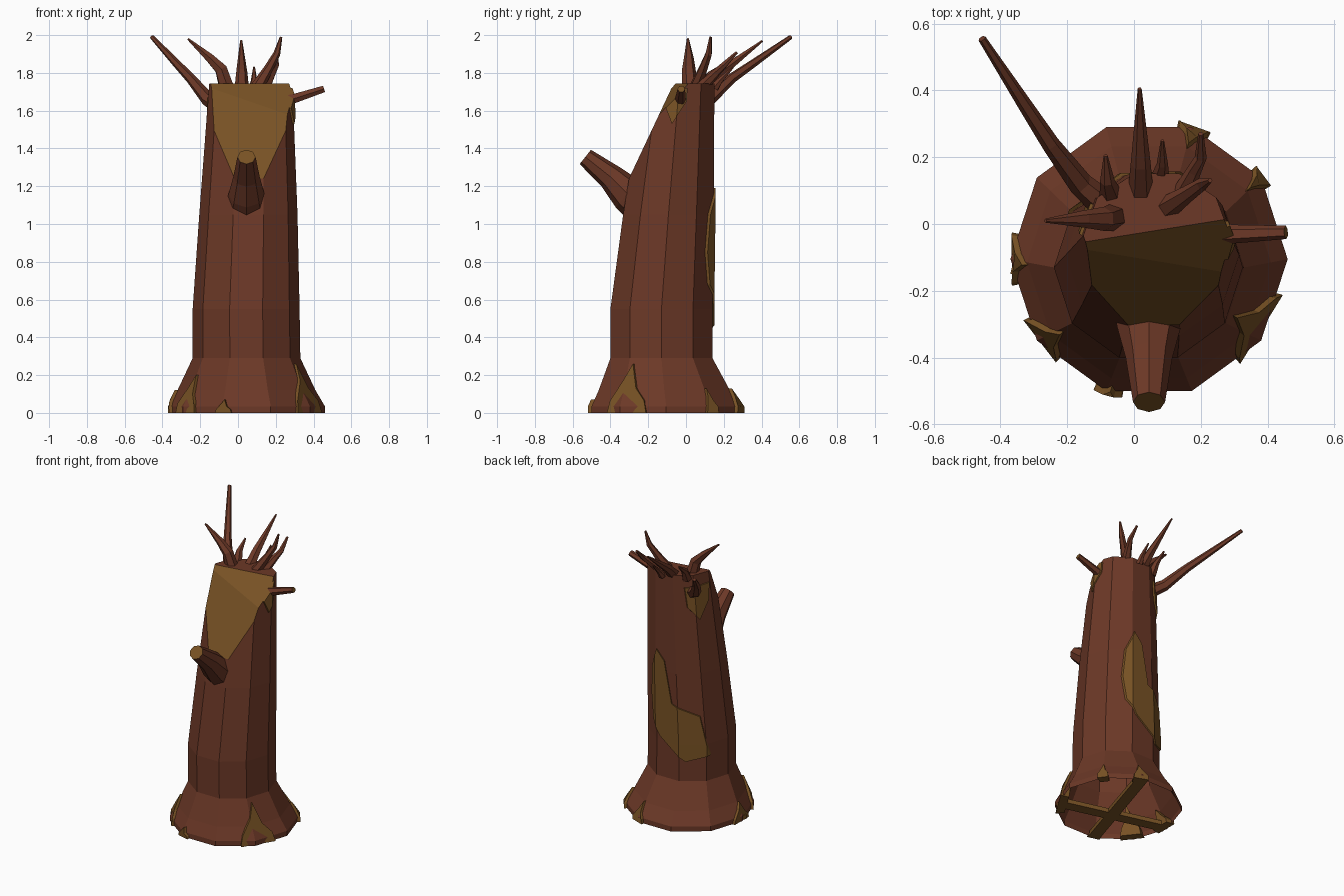
import bpy, bmesh
from math import sin, cos, radians, pi
from mathutils import Vector

if "Cube" in bpy.data.objects:
    bpy.data.objects.remove(bpy.data.objects["Cube"])


def material(name, rgb):
    m = bpy.data.materials.new(name)
    m.diffuse_color = (*rgb, 1)
    m.use_nodes = True
    m.node_tree.nodes["Principled BSDF"].inputs["Base Color"].default_value = m.diffuse_color
    return m


BARK = material("bark", (0.15, 0.04, 0.02))
WOOD = material("bare_wood", (0.19, 0.085, 0.018))
SIDES = 10

# trunk profile: z, centre x, centre y, radius x, radius y
RINGS = [(0, .045, -.105, .415, .415), (.035, .045, -.105, .415, .415),
         (.12, .045, -.115, .365, .365), (.29, .045, -.13, .285, .284),
         (.55, .043, -.13, .283, .284), (1.05, .055, -.093, .26, .252),
         (1.745, .068, -.035, .22, .195)]


def ring_at(z):
    for a, b in zip(RINGS, RINGS[1:]):
        if z <= b[0]:
            t = (z - a[0]) / (b[0] - a[0])
            return [p + (q - p) * t for p, q in zip(a, b)]
    return RINGS[-1]


def surface(deg, z, k=1.0):
    """Point on the faceted trunk, at an angle and height."""
    _, cx, cy, rx, ry = ring_at(z)
    k *= cos(radians(18)) / cos(radians(deg % 36 - 18))
    return Vector((cx + k * rx * cos(radians(deg)), cy + k * ry * sin(radians(deg)), z))


def finish(bm, name, mats):
    me = bpy.data.meshes.new(name)
    bmesh.ops.recalc_face_normals(bm, faces=bm.faces)
    bm.to_mesh(me)
    bm.free()
    for m in mats:
        me.materials.append(m)
    ob = bpy.data.objects.new(name, me)
    bpy.context.collection.objects.link(ob)
    return ob


def loft(loops, cap_start=True, cap_end=True):
    bm = bmesh.new()
    vs = [[bm.verts.new(p) for p in loop] for loop in loops]
    n = len(vs[0])
    for a, b in zip(vs, vs[1:]):
        for i in range(n):
            j = (i + 1) % n
            bm.faces.new((a[i], a[j], b[j], b[i]))
    if cap_start:
        bm.faces.new(vs[0][::-1])
    if cap_end:
        bm.faces.new(vs[-1])
    return bm


def trunk_loops(grow=0.0):
    return [[(cx + (rx + grow) * cos(2 * pi * i / SIDES),
              cy + (ry + grow) * sin(2 * pi * i / SIDES), z) for i in range(SIDES)]
            for z, cx, cy, rx, ry in RINGS]


def slice_top(bm):
    # slanted break on the front, then the shallower lip above it
    for normal in ((0, -.34, .16), (.012, -.075, .07)):
        cut = bmesh.ops.bisect_plane(bm, geom=bm.verts[:] + bm.edges[:] + bm.faces[:],
                                     plane_co=(0, -.1, 1.67), plane_no=normal,
                                     clear_outer=True)
        edges = [e for e in cut["geom_cut"] if isinstance(e, bmesh.types.BMEdge)]
        for f in bmesh.ops.edgeloop_fill(bm, edges=edges)["faces"]:
            f.material_index = 1


# hollow trunk, open underneath
bm = loft(trunk_loops(), cap_start=False)
slice_top(bm)
finish(bm, "trunk", [BARK, WOOD])


# bare wood patches: a slightly larger trunk kept only inside an outline
def patch(name, facing, outline):
    d = Vector((cos(radians(facing)), sin(radians(facing)), 0))
    t = Vector((-d.y, d.x, 0))
    near, far = [], []
    for deg, z in outline:
        p = surface(deg, z)
        c = Vector((ring_at(z)[1], ring_at(z)[2], z))
        flat = c + t * (p - c).dot(t)
        near.append(flat + d * 0.07)
        far.append(flat + d * 0.5)
    cutter = finish(loft([near, far]), name + "_cutter", [WOOD])
    cutter.hide_render = True
    cutter.hide_viewport = True
    body = loft(trunk_loops(.01))
    slice_top(body)
    ob = finish(body, name, [WOOD, WOOD])
    mod = ob.modifiers.new("outline", "BOOLEAN")
    mod.operation, mod.object, mod.solver = "INTERSECT", cutter, "EXACT"


patch("back_patch", 104, [(74, 1.19), (60, 1.05), (56, .85), (62, .68), (77, .58), (117, .43),
                          (152, .47), (139, .75), (99, .83), (88, 1.12)])
patch("left_branch_patch", 153, [(127, 1.66), (130, 1.52), (150, 1.43), (172, 1.55), (178, 1.67)])
patch("right_branch_patch", 0, [(-22, 1.64), (-6, 1.53), (14, 1.65), (14, 1.72), (-18, 1.72)])

# root shards around the foot: angle, half width in degrees, height
SHARD = [(-1, 0), (1, 0), (.9, .25), (.45, .5), (.1, 1), (-.3, .65), (-.9, .25)]
for i, (deg, half, h) in enumerate([(-32, 17, .26), (180, 11, .12), (217, 11, .2),
                                    (253, 6, .07), (36, 5, .13), (71, 7, .13)]):
    loops = [[surface(deg + u * half, v * h, k) for u, v in SHARD] for k in (.9, 1.05)]
    finish(loft(loops), f"root_shard_{i + 1}", [WOOD])

# two flat bars crossing under the hollow foot
for name, a, b in (("long_foot_bar", (.38, -.31), (-.36, -.11)),
                   ("short_foot_bar", (.16, .26), (-.07, -.48))):
    a, b = Vector((*a, 0)), Vector((*b, 0))
    s = Vector((a.y - b.y, b.x - a.x, 0)).normalized() * .04
    up = Vector((0, 0, .03))
    low = [a + s, b + s, b - s, a - s]
    finish(loft([low, [p + up for p in low]]), name, [WOOD])


# branches and splinters: tapering tubes along a short path
def tube(name, points, radii, sides=6, wood_tip=False):
    pts = [Vector(p) for p in points]
    loops = []
    for i, (p, r) in enumerate(zip(pts, radii)):
        d = (pts[min(i + 1, len(pts) - 1)] - pts[max(i - 1, 0)]).normalized()
        x = d.cross(Vector((0, 0, 1))).normalized()
        y = x.cross(d)
        loops.append([p + r * (x * cos(2 * pi * k / sides) + y * sin(2 * pi * k / sides))
                      for k in range(sides)])
    bm = loft(loops)
    if wood_tip:
        bm.faces.ensure_lookup_table()
        bm.faces[-1].material_index = 1
    finish(bm, name, [BARK, WOOD])


tube("front_branch", [(.045, -.2, 1.08), (.045, -.31, 1.16), (.045, -.4, 1.25), (.045, -.533, 1.355)],
     (.12, .095, .07, .048), 8, True)
tube("left_branch", [(-.08, .05, 1.61), (-.16, .12, 1.66), (-.25, .24, 1.77), (-.335, .37, 1.86),
                     (-.455, .555, 1.99)], (.045, .037, .027, .021, .012))
tube("right_branch", [(.22, -.03, 1.64), (.3, -.03, 1.665), (.455, -.025, 1.715)],
     (.04, .028, .02), 6, True)

splinters = [
    ([(-.06, .02, 1.72), (-.09, .015, 1.82), (-.15, .015, 1.88), (-.265, .01, 1.98)], (.042, .036, .026, .006)),
    ([(.02, .1, 1.72), (.02, .18, 1.8), (.017, .405, 1.97)], (.038, .03, .006)),
    ([(-.07, .09, 1.72), (-.08, .13, 1.79), (-.085, .205, 1.85)], (.034, .022, .006)),
    ([(.08, .15, 1.72), (.085, .18, 1.76), (.085, .25, 1.83)], (.025, .017, .005)),
    ([(.1, .05, 1.72), (.16, .09, 1.82), (.205, .12, 1.9), (.228, .13, 1.99)], (.036, .025, .019, .007)),
    ([(.14, .08, 1.72), (.18, .16, 1.8), (.2, .2, 1.84), (.2, .27, 1.91)], (.034, .022, .018, .008)),
]
for i, (path, radii) in enumerate(splinters):
    tube(f"top_splinter_{i + 1}", path, radii)
